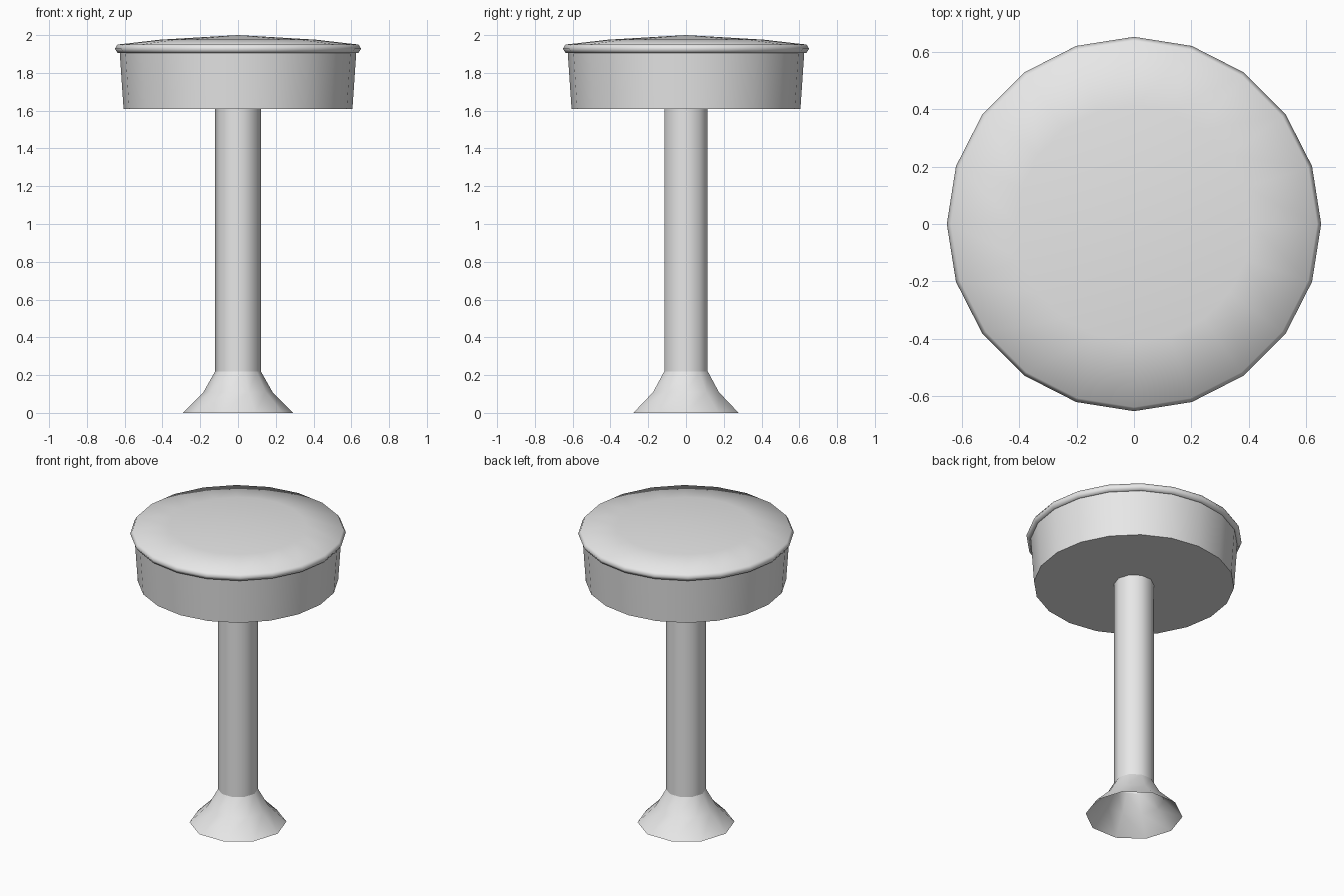
import bpy
import bmesh
import math
from mathutils import Vector

if "Cube" in bpy.data.objects:
    bpy.data.objects.remove(bpy.data.objects["Cube"], do_unlink=True)

GREY = (0.8, 0.8, 0.8, 1)
grey = bpy.data.materials.new("plain grey")
grey.use_nodes = True
grey.diffuse_color = GREY
grey.node_tree.nodes["Principled BSDF"].inputs["Base Color"].default_value = GREY


def turned(name, profile, sides, sharp_angle):
    """Spin a (radius, height) profile, listed bottom to top, around z."""
    bm = bmesh.new()
    verts = [bm.verts.new((r, 0, z)) for r, z in profile]
    edges = [bm.edges.new(pair) for pair in zip(verts, verts[1:])]
    bmesh.ops.spin(bm, geom=verts + edges, axis=Vector((0, 0, 1)), cent=Vector(),
                   angle=math.tau, steps=sides, use_merge=True)
    bmesh.ops.remove_doubles(bm, verts=bm.verts, dist=0.0005)
    bmesh.ops.recalc_face_normals(bm, faces=bm.faces)
    # Open shells must face away from the axis
    if sum(f.normal.x * f.calc_center_median().x for f in bm.faces) < 0:
        bmesh.ops.reverse_faces(bm, faces=bm.faces)
    mesh = bpy.data.meshes.new(name)
    bm.to_mesh(mesh)
    bm.free()
    mesh.materials.append(grey)
    obj = bpy.data.objects.new(name, mesh)
    bpy.context.collection.objects.link(obj)
    bpy.ops.object.select_all(action="DESELECT")
    obj.select_set(True)
    bpy.context.view_layer.objects.active = obj
    bpy.ops.object.shade_smooth_by_angle(angle=math.radians(sharp_angle))
    return obj


# Flared foot, open underneath
turned("flared_foot", [(0.293, 0), (0.183, 0.11), (0.121, 0.22)], 10, 60)

# Column
turned("column", [(0.121, 0.22), (0.121, 1.61)], 10, 60)

# Seat drum with closed underside
turned("seat_drum", [(0, 1.61), (0.606, 1.61), (0.626, 1.905)], 20, 40)

# Cushion with rolled rim and shallow dome
turned("seat_cushion", [(0.626, 1.905), (0.637, 1.905), (0.652, 1.928),
                        (0.638, 1.95), (0.41, 1.976), (0, 2.0)], 20, 75)
